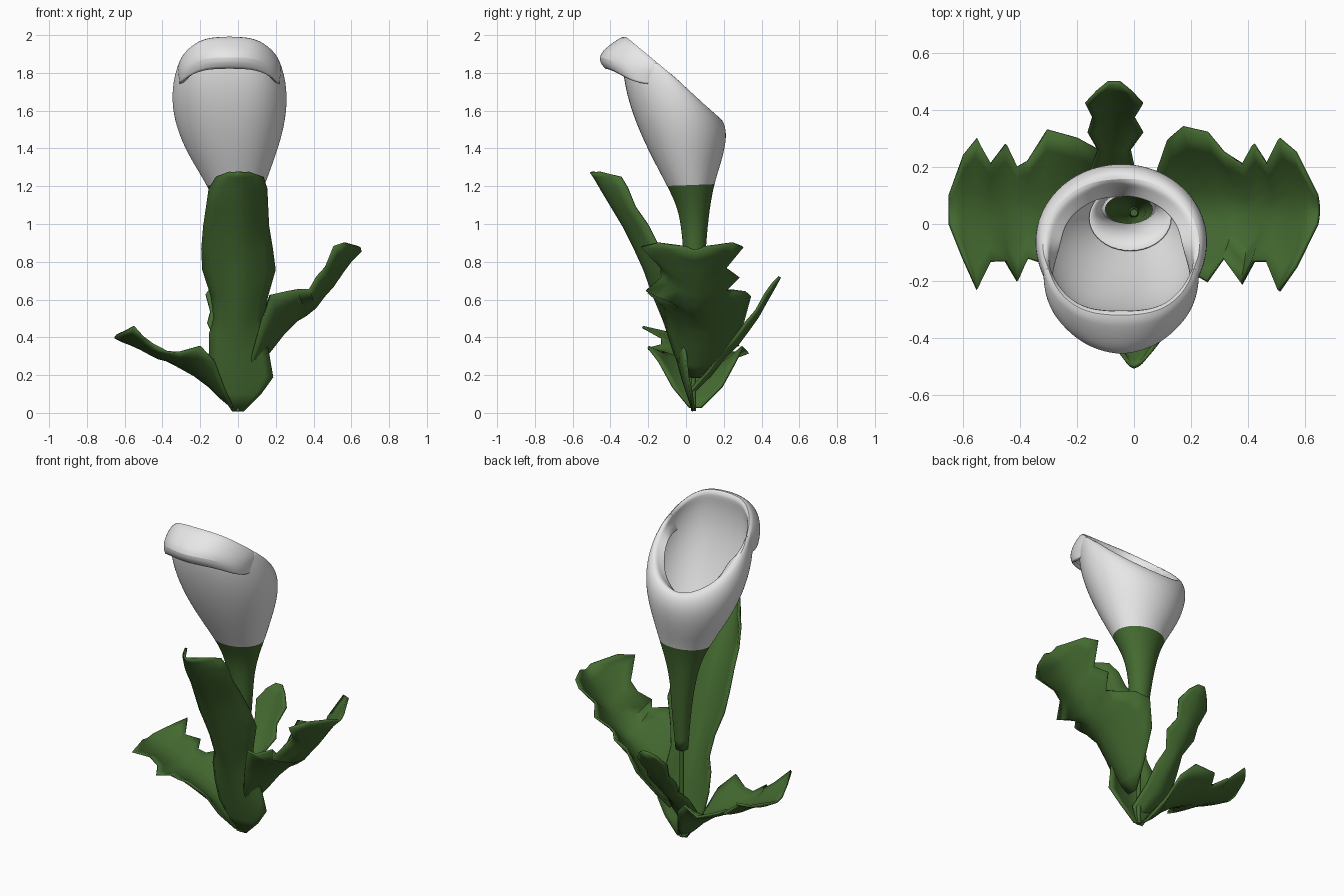
import bpy, math


def material(name, rgb):
    m = bpy.data.materials.new(name)
    m.diffuse_color = (*rgb, 1)
    return m


GREEN = material("leaf green", (0.058, 0.145, 0.030))
WHITE = material("petal white", (0.80, 0.80, 0.80))


def sheet(name, rows, closed, mats, thick, subsurf=0):
    """Skin rows of points into a sheet with thickness."""
    n = len(rows[0])
    faces = []
    for r in range(len(rows) - 1):
        for i in range(n if closed else n - 1):
            j = (i + 1) % n
            faces.append((r * n + i, r * n + j, (r + 1) * n + j, (r + 1) * n + i))
    me = bpy.data.meshes.new(name)
    me.from_pydata([p for row in rows for p in row], [], faces)
    for m in mats:
        me.materials.append(m)
    ob = bpy.data.objects.new(name, me)
    bpy.context.collection.objects.link(ob)
    if subsurf:
        ob.modifiers.new("smooth", 'SUBSURF').levels = subsurf
    so = ob.modifiers.new("thickness", 'SOLIDIFY')
    so.thickness, so.offset = thick, 0
    bpy.ops.object.select_all(action='DESELECT')
    ob.select_set(True)
    bpy.context.view_layer.objects.active = ob
    bpy.ops.object.shade_smooth_by_angle(angle=math.radians(50))
    return ob


# Flower funnel: tilted rings (front y, front z, back y, back z, half width, centre x, squareness)
rings = [
    (0.015, 0.55, 0.065, 0.55, 0.025, 0.00, 0),
    (0.00, 0.80, 0.09, 0.80, 0.045, 0.00, 0),
    (-0.01, 0.95, 0.10, 0.95, 0.060, -0.01, 0),
    (-0.03, 1.08, 0.115, 1.09, 0.090, -0.01, 0),
    (-0.08, 1.19, 0.14, 1.22, 0.140, -0.01, 0),
    (-0.195, 1.40, 0.17, 1.31, 0.215, -0.03, 0.1),
    (-0.28, 1.60, 0.195, 1.40, 0.270, -0.04, 0.2),
    (-0.325, 1.78, 0.205, 1.48, 0.295, -0.045, 0.3),
    (-0.325, 1.93, 0.19, 1.54, 0.290, -0.045, 0.3),
    (-0.305, 2.005, 0.16, 1.565, 0.27, -0.045, 0.3),
]
N = 40


def ring(yf, zf, yb, zb, w, xc, sq, out=0, drop=0, curl=0):
    """Tilted ring; out and drop push the front lip, curl rolls the back rim inward."""
    pts = []
    for i in range(N):
        a = 2 * math.pi * i / N
        c, s = math.cos(a), math.sin(a)
        e = 1 - sq * max(0, c)
        t = min(1, max(0, (c + 0.15) / 0.9))
        f = t * t * (3 - 2 * t)                      # lip weight, front only
        g = curl * (1 - f)                           # back rim weight
        beak = max(0, 1 - abs(s) / 0.8) if c > 0 else 0
        notch = max(0, -math.cos(a - 0.1)) ** 30
        x = xc + math.copysign(abs(s) ** e, s) * (w + 0.035 * f * (out > 0) - 0.6 * g)
        y = (yf + yb) / 2 + c * ((yf - yb) / 2 + 0.6 * g) - f * out * (0.4 + 0.6 * beak)
        z = (zf + zb) / 2 + c * (zf - zb) / 2 - drop * f - g * (0.5 + 1.0 * notch)
        pts.append((x, y, z))
    return pts


rows = [ring(*r) for r in rings]
# Lip folded outward and down at the front, back to the wall, with a small beak
rows += [ring(*rings[-1], out=0.10, drop=0.065, curl=0.03),
         ring(*rings[-1], out=0.165, drop=0.125, curl=0.06),
         ring(*rings[-1], out=0.12, drop=0.175, curl=0.09)]
flower = sheet("flower_funnel", rows, True, [GREEN, WHITE], 0.022, 2)
for p in flower.data.polygons:
    p.material_index = 1 if p.center.z > 1.21 else 0

# White lining reaching down into the throat
sheet("throat_lining", [ring(0.0, 1.14, 0.105, 1.14, 0.085, -0.018, 0),
                        ring(-0.05, 1.19, 0.122, 1.19, 0.115, -0.014, 0),
                        ring(-0.093, 1.25, 0.133, 1.25, 0.142, -0.013, 0)], True, [WHITE], 0.006)

# Thin stem under the funnel
bpy.ops.mesh.primitive_cylinder_add(vertices=12, radius=0.013, depth=0.58, location=(0, 0.04, 0.30))
stem = bpy.context.object
stem.name = "stem"
stem.data.materials.append(GREEN)
bpy.ops.object.shade_smooth_by_angle(angle=math.radians(40))


def leaf(name, stations, place, fold_dir, steps=8):
    """Stations: (outward, z, half width 1, half width 2, fold); edges lift along fold_dir."""
    rows = []
    for o, z, w1, w2, fold in stations:
        row = []
        for k in range(-steps // 2, steps // 2 + 1):
            s = 2 * k / steps
            lift = fold * abs(s) ** 1.6
            side = s * (w2 if s > 0 else w1)
            row.append(place(o + fold_dir[0] * lift, side, z + fold_dir[1] * lift))
        rows.append(row)
    return sheet(name, rows, False, [GREEN], 0.014)


# Front leaf: tall, folded back toward the stem
leaf("front_leaf", [
    (-0.04, 0.01, 0.03, 0.03, 0), (-0.01, 0.10, 0.09, 0.12, 0.02),
    (0.02, 0.19, 0.13, 0.185, 0.03), (0.05, 0.30, 0.15, 0.165, 0.05),
    (0.09, 0.42, 0.15, 0.14, 0.07), (0.12, 0.50, 0.125, 0.13, 0.08),
    (0.17, 0.62, 0.14, 0.155, 0.10), (0.22, 0.76, 0.185, 0.195, 0.12),
    (0.27, 0.87, 0.19, 0.18, 0.13), (0.33, 0.99, 0.18, 0.16, 0.13),
    (0.39, 1.09, 0.165, 0.155, 0.12), (0.45, 1.19, 0.15, 0.15, 0.14),
    (0.485, 1.25, 0.11, 0.13, 0.14), (0.503, 1.275, 0.04, 0.05, 0.05)],
    lambda o, s, z: (s, -o, z), (-1, 0))

# Back leaf: narrow with wavy edges
leaf("back_leaf", [
    (-0.04, 0.02, 0.02, 0.02, 0), (0.03, 0.10, 0.06, 0.06, 0.02),
    (0.13, 0.20, 0.09, 0.08, 0.03), (0.20, 0.29, 0.08, 0.07, 0.04),
    (0.27, 0.36, 0.055, 0.055, 0.04), (0.33, 0.44, 0.09, 0.10, 0.04),
    (0.38, 0.51, 0.075, 0.07, 0.03), (0.43, 0.60, 0.10, 0.10, 0.03),
    (0.47, 0.67, 0.06, 0.06, 0.02), (0.497, 0.72, 0.02, 0.02, 0)],
    lambda o, s, z: (s - 0.07 * min(1, (o + 0.04) / 0.15), o + 0.04 * (o < 0) * 2, z), (-0.3, 1))

# Side leaves: wide with jagged lobes (half widths: front, back)
leaf("right_leaf", [
    (0.05, 0.19, 0.03, 0.03, 0), (0.10, 0.25, 0.11, 0.13, 0.06),
    (0.17, 0.33, 0.16, 0.25, 0.14), (0.24, 0.42, 0.20, 0.29, 0.20),
    (0.31, 0.49, 0.25, 0.27, 0.15), (0.36, 0.52, 0.17, 0.20, 0.13),
    (0.41, 0.56, 0.26, 0.16, 0.09), (0.455, 0.62, 0.18, 0.23, 0.10),
    (0.50, 0.67, 0.18, 0.16, 0.10), (0.555, 0.75, 0.285, 0.25, 0.13),
    (0.60, 0.81, 0.20, 0.20, 0.09), (0.65, 0.86, 0.05, 0.05, 0.02)],
    lambda o, s, z: (o, s + 0.05, z), (-0.35, 1))
leaf("left_leaf", [
    (0.03, 0.03, 0.03, 0.03, 0), (0.09, 0.08, 0.12, 0.14, 0.06),
    (0.15, 0.14, 0.19, 0.21, 0.13), (0.23, 0.20, 0.25, 0.25, 0.15),
    (0.32, 0.25, 0.19, 0.28, 0.07), (0.38, 0.28, 0.17, 0.17, 0.04),
    (0.42, 0.29, 0.25, 0.15, 0.05), (0.46, 0.31, 0.18, 0.23, 0.05),
    (0.515, 0.34, 0.18, 0.16, 0.06), (0.57, 0.365, 0.28, 0.25, 0.09),
    (0.61, 0.38, 0.17, 0.19, 0.05), (0.65, 0.40, 0.05, 0.05, 0.01)],
    lambda o, s, z: (-o, s + 0.05, z), (-0.2, 1))
